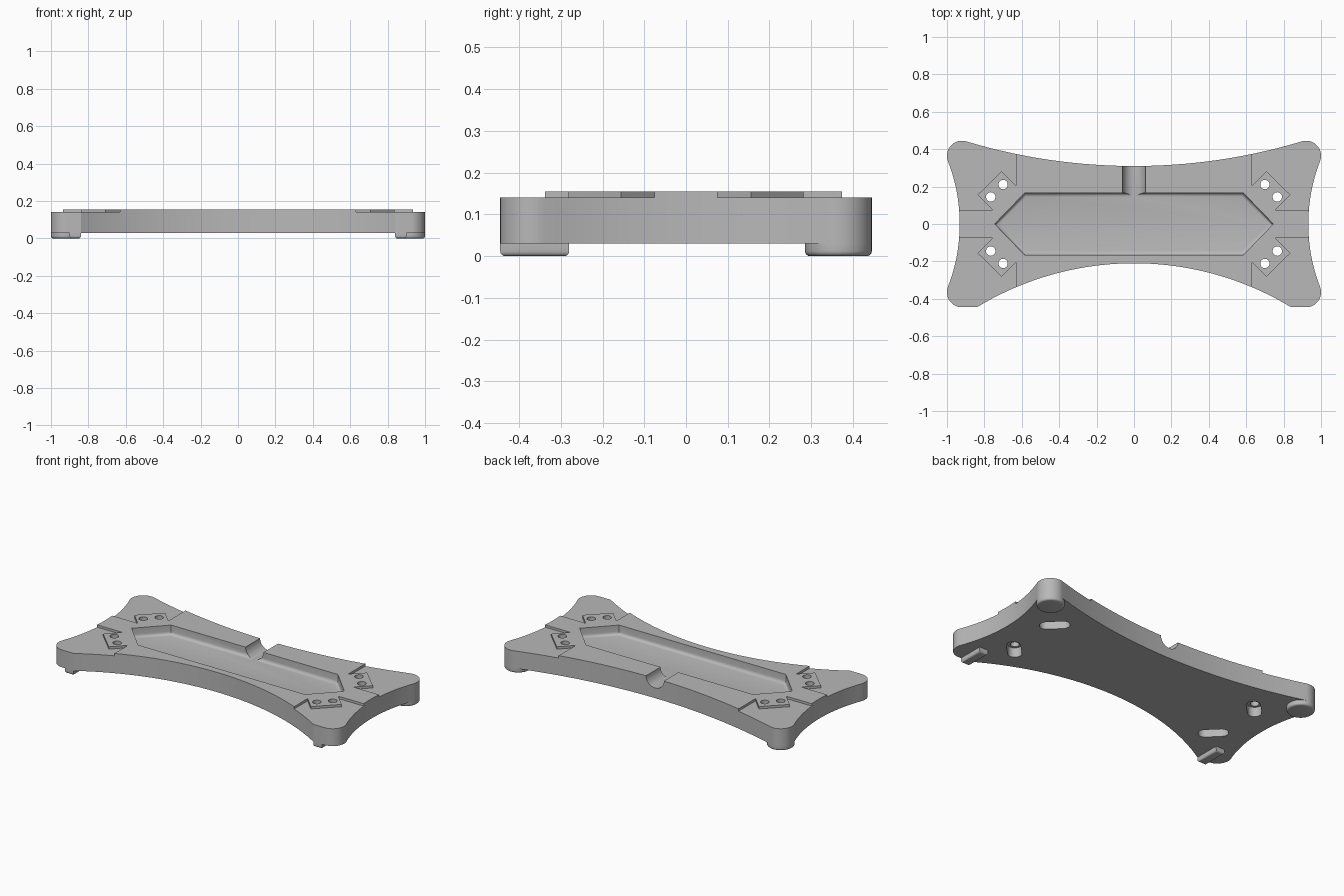
import bpy, bmesh
from math import sin, cos, pi, radians, sqrt

if "Cube" in bpy.data.objects:
    bpy.data.objects.remove(bpy.data.objects["Cube"])

grey = bpy.data.materials.new("plain_grey")
grey.use_nodes = True
GREY = (0.48, 0.48, 0.48, 1)
grey.diffuse_color = GREY
grey.node_tree.nodes["Principled BSDF"].inputs["Base Color"].default_value = GREY

BOTTOM, LOW, TOP = 0.03, 0.14, 0.155
CORNERS = [(sx, sy) for sx in (1, -1) for sy in (1, -1)]


def prisms(name, outlines, z0, z1, bevel=0.0, segments=4):
    """Extrude one or more outlines; bevel rounds their lower rims."""
    bm = bmesh.new()
    for pts in outlines:
        low = [bm.verts.new((x, y, z0)) for x, y in pts]
        high = [bm.verts.new((x, y, z1)) for x, y in pts]
        bm.faces.new(low)
        bm.faces.new(high)
        for i in range(len(pts)):
            j = (i + 1) % len(pts)
            bm.faces.new((low[i], low[j], high[j], high[i]))
    bmesh.ops.recalc_face_normals(bm, faces=bm.faces)
    if bevel:
        rims = [e for e in bm.edges if all(abs(v.co.z - z0) < 1e-5 for v in e.verts)]
        bmesh.ops.bevel(bm, geom=rims, offset=bevel, segments=segments,
                        profile=0.5, affect='EDGES')
    mesh = bpy.data.meshes.new(name)
    bm.to_mesh(mesh)
    bm.free()
    mesh.materials.append(grey)
    ob = bpy.data.objects.new(name, mesh)
    bpy.context.collection.objects.link(ob)
    return ob


def activate(ob):
    bpy.ops.object.select_all(action='DESELECT')
    ob.select_set(True)
    bpy.context.view_layer.objects.active = ob


def cut(ob, cutter):
    mod = ob.modifiers.new("cut", 'BOOLEAN')
    mod.operation = 'DIFFERENCE'
    mod.solver = 'EXACT'
    mod.object = cutter
    activate(ob)
    bpy.ops.object.modifier_apply(modifier=mod.name)
    bpy.data.objects.remove(cutter)


def smooth(ob):
    activate(ob)
    bpy.ops.object.shade_smooth_by_angle(angle=radians(30))


def arc(cx, cy, r, a0, a1, n):
    return [(cx + r * cos(radians(a0 + (a1 - a0) * i / n)),
             cy + r * sin(radians(a0 + (a1 - a0) * i / n))) for i in range(n + 1)]


def bow(half, sag, t):
    """Height at t of a circular arc with given half chord and sagitta."""
    r = (half * half + sag * sag) / (2 * sag)
    return r - sqrt(r * r - t * t)


def circle(x, y, r, n=24):
    return arc(x, y, r, 0, 360 * (n - 1) / n, n - 1)


def mirrored(pts):
    return [[(sx * x, sy * y) for x, y in pts] for sx, sy in CORNERS]


# Waisted plate outline: right half, then its mirror image
CX, CY, R = 0.92, 0.365, 0.08
N = 20
half = [(0.84 * i / N, -0.21 - bow(0.84, 0.235, 0.84 * i / N)) for i in range(N + 1)]
half += arc(CX, -CY, R, -90, 20, 14)
end_x, end_y = half[-1]
side = [end_y * (1 - 2 * i / N) for i in range(1, N)]
half += [(0.932 + bow(-end_y, end_x - 0.932, y), y) for y in side]
half += arc(CX, CY, R, -20, 106, 16)
end_x, end_y = half[-1]
half += [(end_x * (1 - i / N), 0.31 + bow(end_x, end_y - 0.31, end_x * (1 - i / N)))
         for i in range(1, N + 1)]
outline = half + [(-x, y) for x, y in reversed(half[1:-1])]
body = prisms("base_plate", [outline], BOTTOM, TOP)

# Lowered corners that leave angled mounting pads standing
corner = [(0.63, 0.6), (0.63, 0.203), (0.708, 0.282), (0.836, 0.156),
          (0.756, 0.076), (1.1, 0.076), (1.1, 0.6)]
cut(body, prisms("corner_cutter", mirrored(corner), LOW, 0.3))

# Long six-sided tray with a rounded floor edge
tray = [(-0.745, 0), (-0.585, -0.165), (0.585, -0.165),
        (0.745, 0), (0.585, 0.165), (-0.585, 0.165)]
cut(body, prisms("tray_cutter", [tray], 0.095, 0.3, 0.02))

# Round channel from the tray out through the back
channel = prisms("channel_cutter", [circle(0, 0, 0.063, 32)], 0, 0.3)
channel.rotation_euler = (-pi / 2, 0, 0)
channel.location = (0, 0.145, TOP + 0.002)
bpy.context.view_layer.update()
cut(body, channel)

# Slots under each pad, then paired screw holes through them
HX, HY, STEP = 0.733, 0.178, 0.033
slot = (arc(HX + STEP, HY - STEP, 0.04, -135, 45, 12)
        + arc(HX - STEP, HY + STEP, 0.04, 45, 225, 12))
cut(body, prisms("slot_cutter", mirrored(slot), -0.1, 0.09))
holes = [h for s in (STEP, -STEP) for h in mirrored(circle(HX + s, HY - s, 0.025))]
cut(body, prisms("hole_cutter", holes, -0.1, 0.3))
smooth(body)

# Round back feet and bar-shaped front feet
for name, sx in (("left", 1), ("right", -1)):
    smooth(prisms("back_foot_" + name, [circle(sx * CX, CY, R, 40)],
                  0, BOTTOM, 0.012))
    x0, x1 = sorted((sx * 0.84, sx * 0.9))
    bar = [(x0, -0.445), (x1, -0.445), (x1, -0.28), (x0, -0.28)]
    smooth(prisms("front_foot_" + name, [bar], 0, BOTTOM, 0.012))
